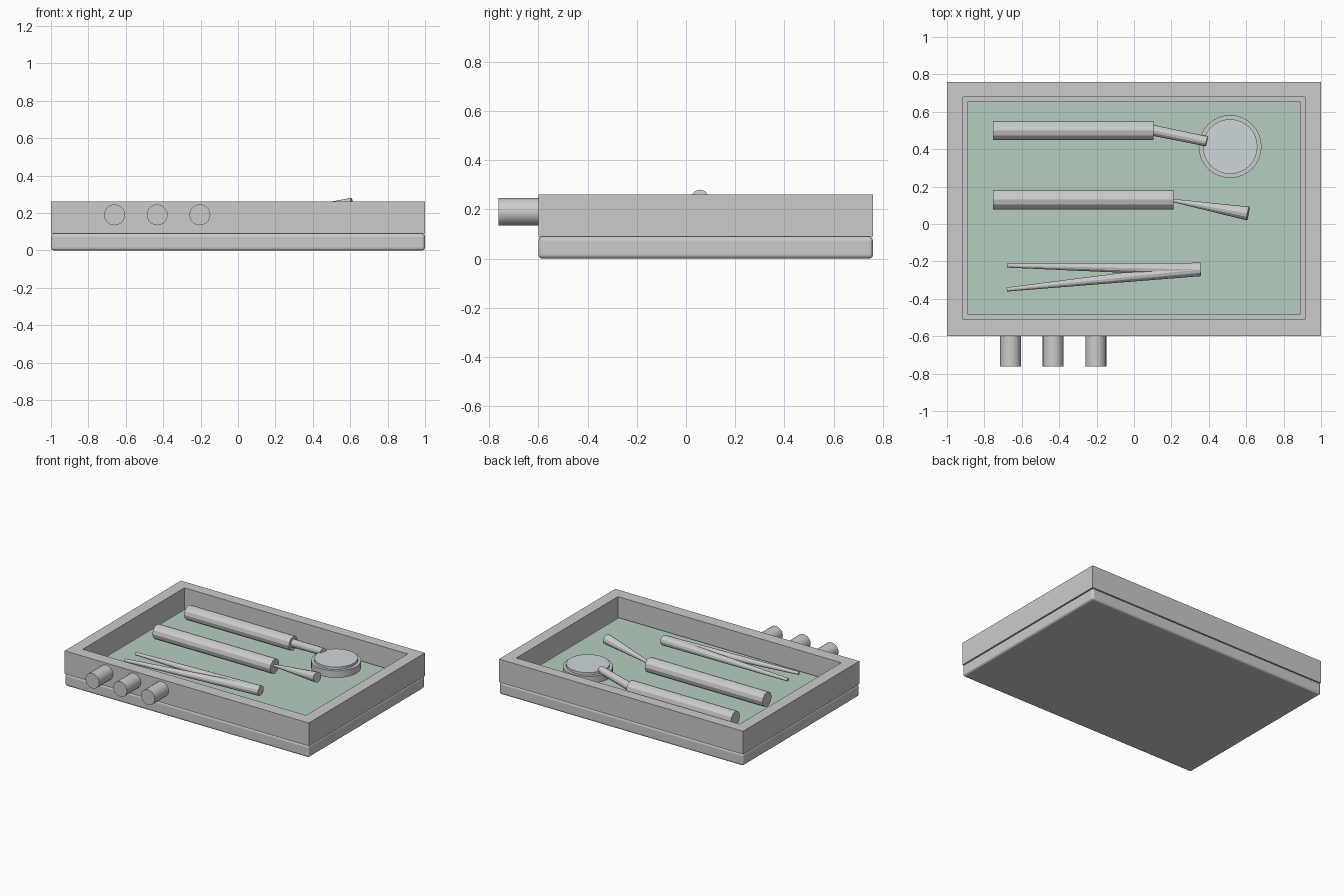
import bpy, bmesh
from mathutils import Vector

if "Cube" in bpy.data.objects:
    bpy.data.objects.remove(bpy.data.objects["Cube"])


def finish(name, bm, mat=None):
    bmesh.ops.recalc_face_normals(bm, faces=bm.faces[:])
    me = bpy.data.meshes.new(name)
    bm.to_mesh(me)
    bm.free()
    ob = bpy.data.objects.new(name, me)
    bpy.context.collection.objects.link(ob)
    if mat:
        me.materials.append(mat)
    return ob


def box(name, x0, x1, y0, y1, z0, z1, mat=None):
    bm = bmesh.new()
    bmesh.ops.create_cube(bm, size=1)
    for v in bm.verts:
        v.co = ((x0 + x1) / 2 + v.co.x * (x1 - x0),
                (y0 + y1) / 2 + v.co.y * (y1 - y0),
                (z0 + z1) / 2 + v.co.z * (z1 - z0))
    return finish(name, bm, mat)


def rod(name, a, b, r1, r2, sides=12, mat=None):
    """Tapered cylinder from point a (radius r1) to point b (radius r2)."""
    a, b = Vector(a), Vector(b)
    d = b - a
    bm = bmesh.new()
    bmesh.ops.create_cone(bm, cap_ends=True, segments=sides,
                          radius1=r1, radius2=r2, depth=d.length)
    rot = d.to_track_quat('Z', 'Y')
    for v in bm.verts:
        v.co = rot @ v.co + (a + b) / 2
    ob = finish(name, bm, mat)
    for o in bpy.context.selected_objects:
        o.select_set(False)
    ob.select_set(True)
    bpy.context.view_layer.objects.active = ob
    bpy.ops.object.shade_smooth_by_angle(angle=0.35)
    return ob


def material(name, color):
    m = bpy.data.materials.new(name)
    m.diffuse_color = color
    m.use_nodes = True
    m.node_tree.nodes["Principled BSDF"].inputs["Base Color"].default_value = m.diffuse_color
    return m


green = material("mat_green", (0.46, 0.62, 0.52, 1))
glass = material("mirror_glass", (0.62, 0.68, 0.71, 1))

# Tray base with rounded edges
base = box("tray_base", -1, 1, -0.6, 0.76, 0, 0.09)
bev = base.modifiers.new("bevel", 'BEVEL')
bev.width, bev.segments = 0.016, 3

# Raised wall frame
bm = bmesh.new()
rings = []
for x, y0, y1, z in ((1, -0.6, 0.76, 0.09), (1, -0.6, 0.76, 0.26),
                     (0.915, -0.51, 0.68, 0.26), (0.915, -0.51, 0.68, 0.09)):
    rings.append([bm.verts.new(p) for p in
                  ((-x, y0, z), (x, y0, z), (x, y1, z), (-x, y1, z))])
for i in range(4):
    p, q = rings[i], rings[(i + 1) % 4]
    for j in range(4):
        k = (j + 1) % 4
        bm.faces.new((p[j], p[k], q[k], q[j]))
finish("tray_walls", bm)

# Green liner mat
box("liner_mat", -0.89, 0.89, -0.485, 0.655, 0.085, 0.12, green)

# Three knobs on the front
for i, x in enumerate((-0.66, -0.432, -0.204)):
    rod(f"front_knob_{i + 1}", (x, -0.59, 0.19), (x, -0.762, 0.19), 0.056, 0.056, 20)

# Hand mirror
rod("mirror_handle", (-0.755, 0.5, 0.19), (0.103, 0.5, 0.19), 0.052, 0.052)
rod("mirror_neck", (0.09, 0.503, 0.19), (0.39, 0.442, 0.225), 0.029, 0.027)
rod("mirror_rim", (0.514, 0.414, 0.155), (0.514, 0.414, 0.207), 0.168, 0.168, 32)
rod("mirror_face", (0.514, 0.414, 0.2), (0.514, 0.414, 0.225), 0.146, 0.146, 32, glass)

# Probe with flared tip
rod("probe_handle", (-0.755, 0.13, 0.19), (0.21, 0.13, 0.19), 0.053, 0.053)
rod("probe_tip", (0.2, 0.127, 0.197), (0.61, 0.056, 0.244), 0.008, 0.037)

# Tweezers: two tapered arms meeting at one end
for i, y in enumerate((-0.222, -0.35)):
    rod(f"tweezer_arm_{i + 1}", (0.355, -0.243, 0.19), (-0.68, y, 0.18), 0.036, 0.011)
